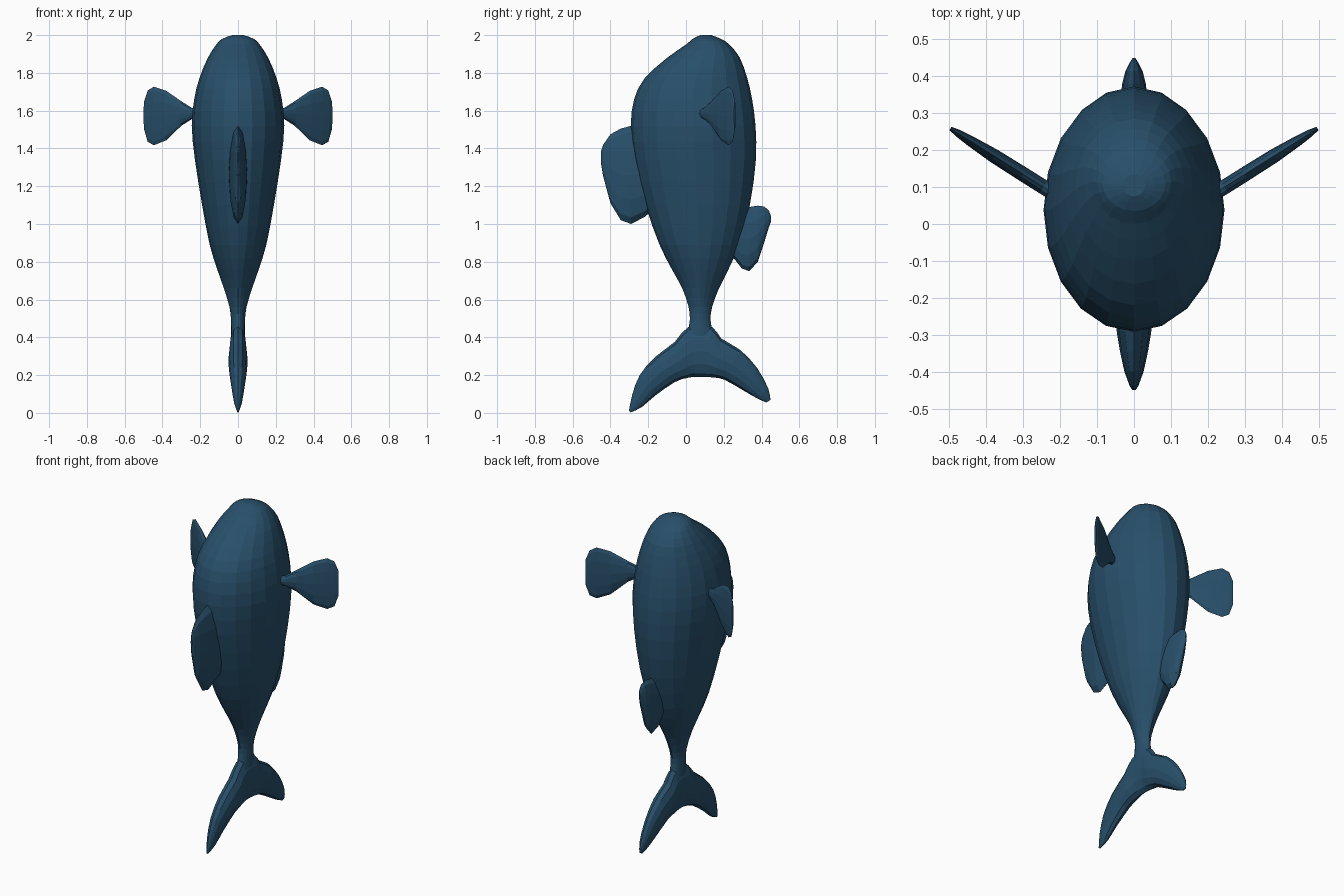
import bpy, bmesh, math
from mathutils import Vector

blue = bpy.data.materials.new("deep ocean blue")
blue.diffuse_color = (0.021, 0.079, 0.146, 1)


def smooth_stations(st, steps):
    """Catmull-Rom in-between stations."""
    if steps == 1:
        return st
    out = []
    for i in range(len(st) - 1):
        p0, p1 = st[max(i - 1, 0)], st[i]
        p2, p3 = st[i + 1], st[min(i + 2, len(st) - 1)]
        for k in range(steps):
            t = k / steps
            out.append(tuple(0.5 * (2 * b + (c - a) * t + (2 * a - 5 * b + 4 * c - d) * t * t
                                    + (3 * b - a - 3 * c + d) * t ** 3)
                             for a, b, c, d in zip(p0, p1, p2, p3)))
    return out + [st[-1]]


def loft(name, rings, normal, sides):
    """Skin oval sections; each ring is (end A, end B, half thickness, sharpness)."""
    bm = bmesh.new()
    loops = []
    for a, b, thick, power in rings:
        a, b = Vector(a), Vector(b)
        mid, half = (a + b) / 2, (a - b) / 2
        loop = []
        for i in range(sides):
            ang = 2 * math.pi * i / sides
            c, s = math.cos(ang), math.sin(ang)
            c = math.copysign(abs(c) ** power, c)
            s = math.copysign(abs(s) ** power, s)
            loop.append(bm.verts.new(mid + half * c + normal * thick * s))
        loops.append(loop)
    for l0, l1 in zip(loops, loops[1:]):
        for i in range(sides):
            j = (i + 1) % sides
            bm.faces.new((l0[i], l0[j], l1[j], l1[i]))
    bm.faces.new(loops[0])
    bm.faces.new(loops[-1])
    bmesh.ops.recalc_face_normals(bm, faces=bm.faces)
    mesh = bpy.data.meshes.new(name)
    bm.to_mesh(mesh)
    bm.free()
    mesh.materials.append(blue)
    ob = bpy.data.objects.new(name, mesh)
    bpy.context.collection.objects.link(ob)
    return ob


X = Vector((1, 0, 0))

# Body: z, back edge y, belly edge y, half width, section sharpness
body = [
    (2.00, 0.075, 0.135, 0.03, 1), (1.98, 0.035, 0.185, 0.085, 1),
    (1.95, 0.0, 0.23, 0.115, 1), (1.88, -0.10, 0.285, 0.16, 1),
    (1.77, -0.22, 0.325, 0.205, 1), (1.66, -0.275, 0.35, 0.232, 1),
    (1.52, -0.292, 0.368, 0.245, 1), (1.34, -0.275, 0.37, 0.228, 1),
    (1.10, -0.215, 0.338, 0.19, 1), (0.89, -0.14, 0.28, 0.15, 1.05),
    (0.76, -0.075, 0.225, 0.11, 1.15), (0.66, -0.02, 0.175, 0.075, 1.25),
    (0.56, 0.014, 0.138, 0.045, 1.2), (0.49, 0.02, 0.13, 0.037, 1.1),
    (0.42, 0.01, 0.14, 0.036, 1), (0.36, 0.02, 0.13, 0.036, 1)]
loft("body", [((0, y0, z), (0, y1, z), t, p)
              for z, y0, y1, t, p in smooth_stations(body, 2)], X, 20)

# Tail fluke: upper edge y z, lower edge y z, half thickness, swept tip to tip
tail = [
    (-0.302, 0.010, -0.292, 0.003, 0.004), (-0.285, 0.095, -0.235, 0.03, 0.022),
    (-0.245, 0.20, -0.165, 0.09, 0.036), (-0.165, 0.295, -0.06, 0.163, 0.048),
    (-0.06, 0.375, 0.01, 0.186, 0.050), (0.012, 0.455, 0.05, 0.19, 0.046),
    (0.138, 0.455, 0.10, 0.19, 0.046), (0.185, 0.395, 0.15, 0.187, 0.050),
    (0.285, 0.335, 0.205, 0.175, 0.048), (0.375, 0.24, 0.31, 0.115, 0.036),
    (0.435, 0.13, 0.38, 0.075, 0.022), (0.447, 0.068, 0.425, 0.055, 0.004)]
loft("tail_fluke", [((0, ya, za), (0, yb, zb), t, 1)
                    for ya, za, yb, zb, t in smooth_stations(tail, 2)], X, 12)

# Back and belly fins: y, top z, bottom z, half thickness
back_fin = [
    (-0.15, 1.48, 1.10, 0.05), (-0.215, 1.50, 1.04, 0.05), (-0.29, 1.52, 1.0, 0.047),
    (-0.345, 1.505, 1.02, 0.038), (-0.40, 1.475, 1.11, 0.026),
    (-0.438, 1.42, 1.25, 0.012), (-0.45, 1.385, 1.32, 0.004)]
belly_fin = [
    (0.20, 1.03, 0.88, 0.036), (0.26, 1.06, 0.81, 0.038), (0.295, 1.075, 0.765, 0.038),
    (0.335, 1.09, 0.75, 0.037), (0.38, 1.097, 0.80, 0.032), (0.415, 1.092, 0.905, 0.023),
    (0.438, 1.072, 0.98, 0.011), (0.449, 1.045, 1.01, 0.004)]
for name, fin in (("back_fin", back_fin), ("belly_fin", belly_fin)):
    loft(name, [((0, y, z1), (0, y, z0), t, 1) for y, z1, z0, t in fin], X, 12)

# Side fins, mirrored: x, top z, bottom z, half thickness
side_fin = [
    (0.19, 1.605, 1.565, 0.018), (0.245, 1.615, 1.555, 0.02), (0.30, 1.65, 1.52, 0.02),
    (0.38, 1.705, 1.443, 0.019), (0.445, 1.727, 1.417, 0.014),
    (0.478, 1.707, 1.435, 0.010), (0.497, 1.65, 1.50, 0.005)]
for name, s in (("right_side_fin", 1), ("left_side_fin", -1)):
    normal = Vector((-0.53 * s, 0.85, 0))
    rings = []
    for x, z1, z0, t in side_fin:
        y = 0.1 + (x - 0.245) * 0.63
        rings.append(((s * x, y, z1), (s * x, y, z0), t, 1))
    loft(name, rings, normal, 12)
